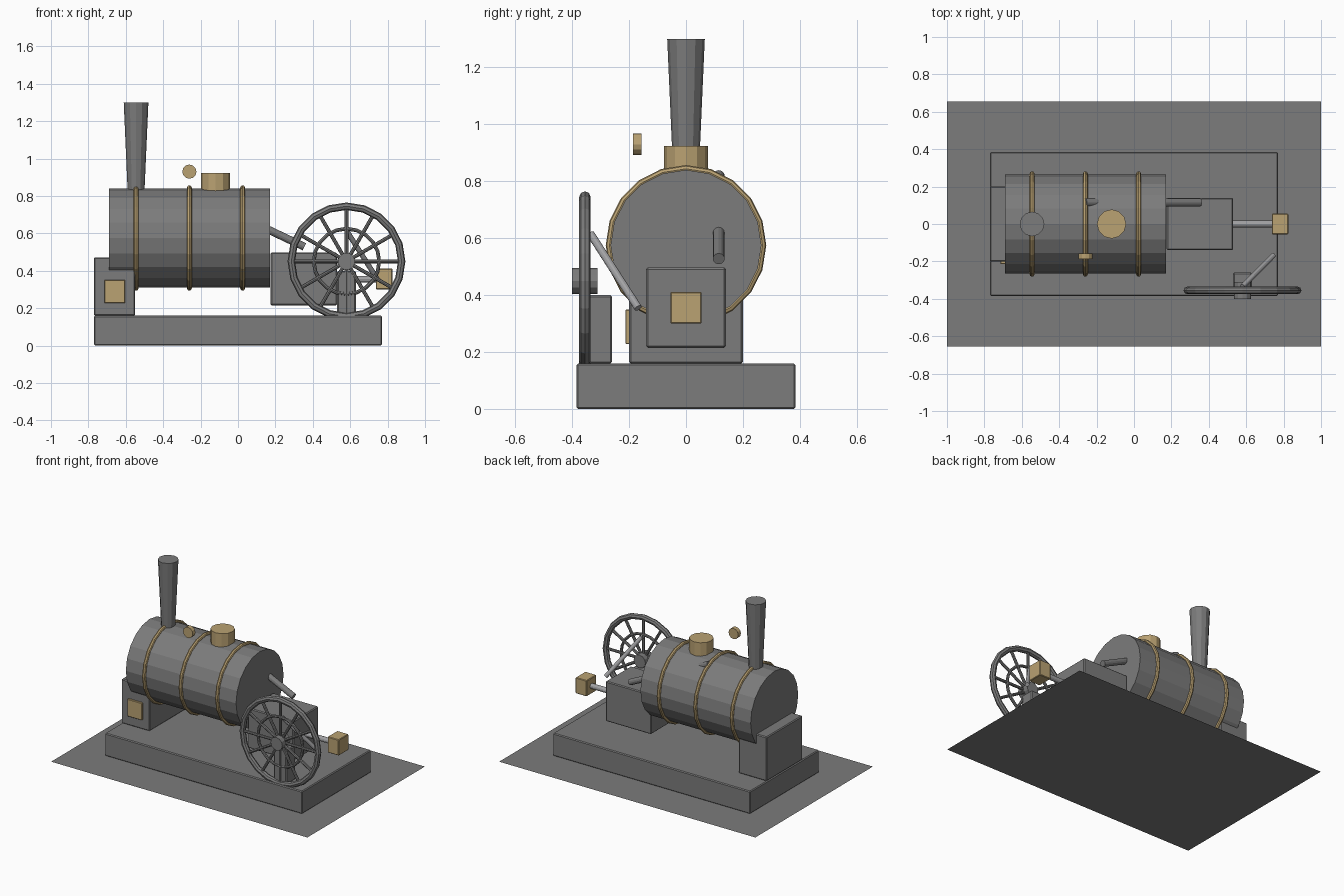
import bpy, math
from mathutils import Vector

cube = bpy.data.objects.get("Cube")
if cube:
    bpy.data.objects.remove(cube, do_unlink=True)


def material(name, rgb):
    m = bpy.data.materials.new(name)
    m.use_nodes = True
    m.diffuse_color = (*rgb, 1)
    m.node_tree.nodes["Principled BSDF"].inputs["Base Color"].default_value = (*rgb, 1)
    return m


IRON = material("grey iron", (0.2, 0.2, 0.2))
STEEL = material("light steel", (0.36, 0.36, 0.37))
BRASS = material("brass", (0.49, 0.36, 0.17))


def finish(name, mat):
    ob = bpy.context.object
    ob.name = ob.data.name = name
    ob.data.materials.append(mat)
    return ob


def box(name, mat, low, high, bevel=0.006):
    low, high = Vector(low), Vector(high)
    bpy.ops.mesh.primitive_cube_add(size=1, location=(low + high) / 2)
    ob = finish(name, mat)
    ob.scale = high - low
    bpy.ops.object.transform_apply(location=False, rotation=False, scale=True)
    if bevel:
        mod = ob.modifiers.new("edge bevel", "BEVEL")
        mod.width = bevel
        mod.segments = 1
    return ob


def rod(name, mat, start, end, r1, r2=None, sides=12):
    """Cylinder or cone running between two points."""
    start, end = Vector(start), Vector(end)
    axis = end - start
    bpy.ops.mesh.primitive_cone_add(
        vertices=sides, radius1=r1, radius2=r1 if r2 is None else r2,
        depth=axis.length, location=(start + end) / 2,
        rotation=axis.to_track_quat("Z", "Y").to_euler())
    return finish(name, mat)


def ring(name, mat, centre, rotation, major, minor, segments=20, sides=8):
    bpy.ops.mesh.primitive_torus_add(
        location=centre, rotation=rotation, major_radius=major,
        minor_radius=minor, major_segments=segments, minor_segments=sides)
    return finish(name, mat)


QUARTER = math.pi / 2

# Ground sheet and plinth
bpy.ops.mesh.primitive_plane_add(size=2)
ground = finish("ground_sheet", IRON)
ground.scale.y = 0.655
box("plinth", IRON, (-0.77, -0.385, 0), (0.77, 0.385, 0.16))

# Boiler with brass bands
BOILER_Z = 0.575
rod("boiler", IRON, (-0.69, 0, BOILER_Z), (0.17, 0, BOILER_Z), 0.265, sides=20)
for i in range(3):
    ring(f"boiler_band_{i + 1}", BRASS, (-0.545 + 0.285 * i, 0, BOILER_Z),
         (0, QUARTER, 0), 0.269, 0.013)

# Chimney, steam dome and valve wheel
rod("chimney", IRON, (-0.545, 0, 0.78), (-0.545, 0, 1.3), 0.043, 0.066)
rod("steam_dome", BRASS, (-0.12, 0, 0.78), (-0.12, 0, 0.924), 0.078)
rod("valve_wheel", BRASS, (-0.26, -0.187, 0.93), (-0.26, -0.157, 0.93), 0.038)

# Firebox with door
box("firebox", IRON, (-0.77, -0.2, 0.16), (-0.55, 0.2, 0.472))
box("firebox_door", BRASS, (-0.715, -0.213, 0.228), (-0.603, -0.195, 0.35), 0.003)

# Cylinder block, steam pipe, piston and crosshead
box("cylinder_block", IRON, (0.175, -0.14, 0.215), (0.53, 0.14, 0.497))
rod("steam_pipe", IRON, (-0.26, 0.115, 0.82), (0.355, 0.115, 0.528), 0.021)
rod("piston_rod", STEEL, (0.5, 0, 0.355), (0.76, 0, 0.355), 0.018)
box("crosshead", BRASS, (0.737, -0.055, 0.3), (0.825, 0.055, 0.412), 0.004)

# Flywheel, its bearing post and the connecting rod
hub = Vector((0.58, -0.355, 0.45))
ring("flywheel_rim", IRON, hub, (QUARTER, 0, 0), 0.295, 0.02)
ring("flywheel_inner_ring", IRON, hub, (QUARTER, 0, 0), 0.175, 0.01)
rod("flywheel_hub", IRON, hub + Vector((0, -0.045, 0)), hub + Vector((0, 0.045, 0)), 0.046)
for i in range(12):
    a = math.tau * i / 12
    rod(f"flywheel_spoke_{i + 1}", IRON, hub,
        hub + Vector((math.cos(a), 0, math.sin(a))) * 0.29, 0.01, sides=8)
box("bearing_post", IRON, (0.53, -0.36, 0.16), (0.63, -0.26, 0.4))
rod("connecting_rod", STEEL, (0.58, -0.335, 0.615), (0.745, -0.168, 0.355), 0.014)
